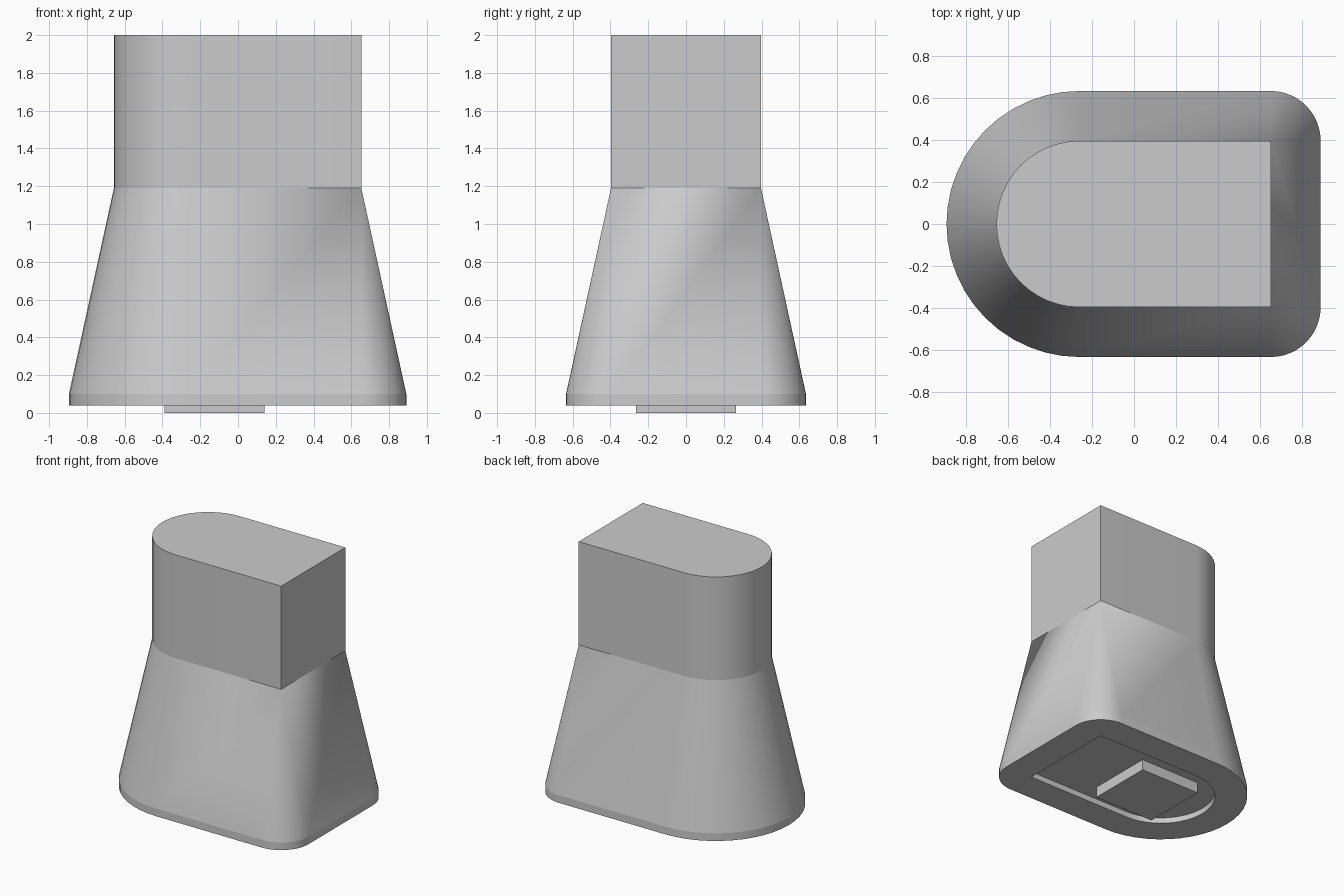
import bpy
import bmesh
from math import sin, cos, pi, radians

cube = bpy.data.objects.get("Cube")
if cube:
    bpy.data.objects.remove(cube, do_unlink=True)

ROUND_X, FLAT_X, HALF = -0.26, 0.653, 0.397
FLARE = 0.238
FLOOR = 0.085

grey = bpy.data.materials.new("plain grey")
grey.use_nodes = True
colour = (0.6, 0.6, 0.6, 1)
grey.diffuse_color = colour
grey.node_tree.nodes["Principled BSDF"].inputs["Base Color"].default_value = colour


def d_outline(grow):
    """Half-round and square outline, pushed outward with rounded corners."""
    def arc(cx, cy, r, start, sweep, steps):
        return [(cx + r * cos(start + sweep * i / steps),
                 cy + r * sin(start + sweep * i / steps)) for i in range(steps + 1)]
    return (arc(ROUND_X, 0, HALF + grow, pi / 2, pi, 24)
            + arc(FLAT_X, -HALF, grow, -pi / 2, pi / 2, 12)
            + arc(FLAT_X, HALF, grow, 0, pi / 2, 12))


def finish(bm, name):
    bmesh.ops.remove_doubles(bm, verts=bm.verts, dist=0.0001)
    bmesh.ops.recalc_face_normals(bm, faces=bm.faces)
    mesh = bpy.data.meshes.new(name)
    bm.to_mesh(mesh)
    bm.free()
    mesh.materials.append(grey)
    obj = bpy.data.objects.new(name, mesh)
    bpy.context.collection.objects.link(obj)
    bpy.ops.object.select_all(action='DESELECT')
    obj.select_set(True)
    bpy.context.view_layer.objects.active = obj
    bpy.ops.object.shade_smooth_by_angle(angle=radians(10))
    return obj


# Flared body: recess floor, recess wall, underside, rim, taper, upright top
bm = bmesh.new()
levels = [(0, FLOOR), (0, 0.04), (FLARE, 0.04), (FLARE, 0.1), (0, 1.19), (0, 2)]
rings = [[bm.verts.new((x, y, z)) for x, y in d_outline(grow)] for grow, z in levels]
for low, high in zip(rings, rings[1:]):
    for i in range(len(low)):
        j = (i + 1) % len(low)
        bm.faces.new((low[i], low[j], high[j], high[i]))
bm.faces.new(rings[0])
bm.faces.new(rings[-1])
finish(bm, "flared_body")

# Square peg standing in the recess below
bm = bmesh.new()
bmesh.ops.create_cube(bm, size=1)
for v in bm.verts:
    v.co = (-0.125 + v.co.x * 0.53, v.co.y * 0.53, (v.co.z + 0.5) * (FLOOR + 0.005))
finish(bm, "bottom_peg")
